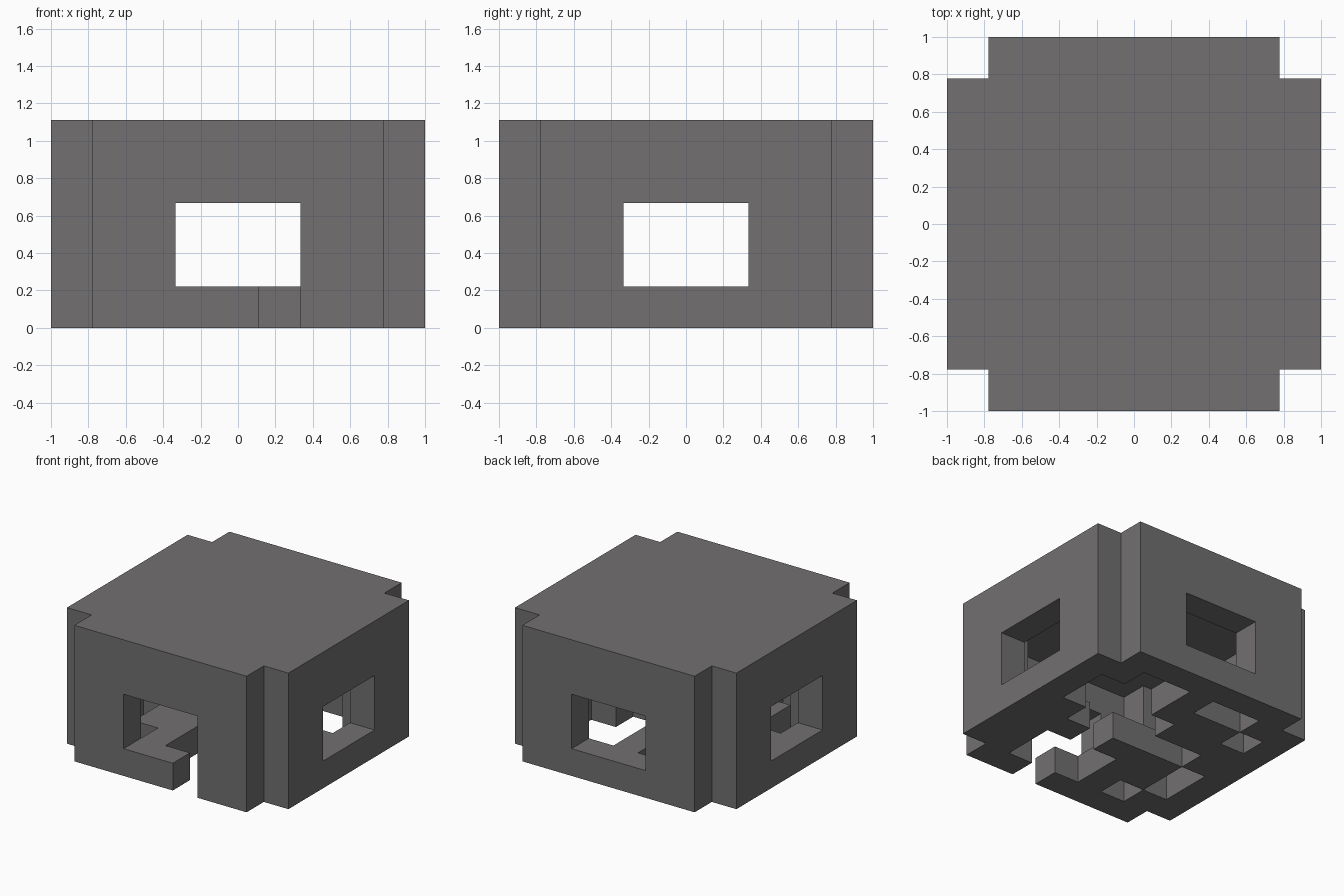
import bpy
import bmesh
from mathutils import Vector

cube = bpy.data.objects.get("Cube")
if cube:
    bpy.data.objects.remove(cube, do_unlink=True)

N = 9                 # blocks along each side
S = 2 / N             # block size
LAST = N - 1

stone = bpy.data.materials.new("grey_stone")
stone.use_nodes = True
stone.diffuse_color = (0.168, 0.160, 0.166, 1)
stone.node_tree.nodes["Principled BSDF"].inputs["Base Color"].default_value = stone.diffuse_color

# Floor plan of the broken base, back row first
FLOOR = [
    ".#######.",
    "##..#..##",
    "#.###...#",
    "####....#",
    "##.....##",
    "#.###.###",
    "#.##...##",
    "##.#...##",
    ".####.##.",
]


def edge_distance(i):
    return min(i, LAST - i)


def in_plan(i, j):
    return edge_distance(i) + edge_distance(j) > 0


def is_wall(i, j):
    a, b = edge_distance(i), edge_distance(j)
    return in_plan(i, j) and (min(a, b) == 0 or (a == 1 and b == 1))


def is_window(i, j, k):
    a, b = sorted((edge_distance(i), edge_distance(j)))
    return k in (1, 2) and a == 0 and b >= 3


cells = [(i, j) for i in range(N) for j in range(N) if in_plan(i, j)]
parts = {
    "broken_floor": {(i, j, 0) for i, j in cells if FLOOR[LAST - j][i] == "#"},
    "window_walls": {(i, j, k) for i, j in cells for k in (1, 2, 3)
                     if is_wall(i, j) and not is_window(i, j, k)},
    "flat_roof": {(i, j, 4) for i, j in cells},
}
solid = set().union(*parts.values())


def build_blocks(name, blocks):
    """Join blocks into one shell, leaving out the faces between neighbours."""
    bm = bmesh.new()
    for block in sorted(blocks):
        centre = Vector(block) + Vector((0.5, 0.5, 0.5))
        for axis in range(3):
            for sign in (-1, 1):
                normal = Vector((0, 0, 0))
                normal[axis] = sign
                if tuple(int(c + n) for c, n in zip(block, normal)) in solid:
                    continue
                u = Vector((0, 0, 0))
                u[(axis + 1) % 3] = 0.5
                v = normal.cross(u)
                mid = centre + normal / 2
                corners = [mid - u - v, mid + u - v, mid + u + v, mid - u + v]
                shift = Vector((N / 2, N / 2, 0))
                bm.faces.new([bm.verts.new((c - shift) * S) for c in corners])
    bmesh.ops.remove_doubles(bm, verts=bm.verts, dist=0.001)
    mesh = bpy.data.meshes.new(name)
    bm.to_mesh(mesh)
    bm.free()
    mesh.materials.append(stone)
    obj = bpy.data.objects.new(name, mesh)
    bpy.context.collection.objects.link(obj)


for part_name, part_blocks in parts.items():
    build_blocks(part_name, part_blocks)
